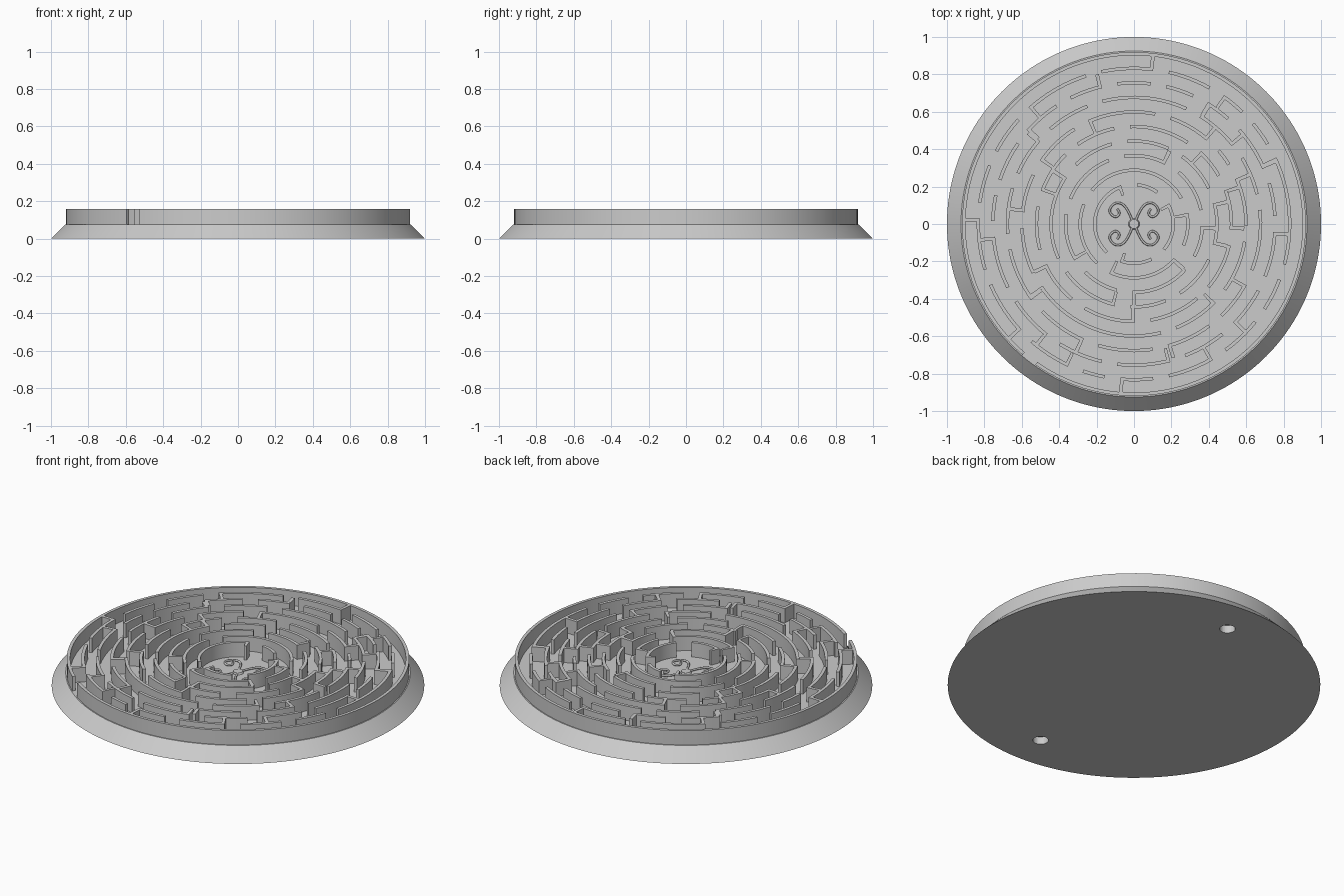
import bpy, bmesh, math

if "Cube" in bpy.data.objects:
    bpy.data.objects.remove(bpy.data.objects["Cube"])

FLOOR, TOP = 0.075, 0.16
WALL, STEP, INNER = 0.018, 0.0778, 0.21
OPENING = 0.085

grey = bpy.data.materials.new("stone grey")
grey.use_nodes = True
colour = (0.6, 0.6, 0.6, 1)
grey.diffuse_color = colour
grey.node_tree.nodes["Principled BSDF"].inputs["Base Color"].default_value = colour


def finish(bm, name, smooth=True):
    bmesh.ops.recalc_face_normals(bm, faces=bm.faces[:])
    mesh = bpy.data.meshes.new(name)
    bm.to_mesh(mesh)
    bm.free()
    mesh.materials.append(grey)
    obj = bpy.data.objects.new(name, mesh)
    bpy.context.collection.objects.link(obj)
    if smooth:
        bpy.ops.object.select_all(action="DESELECT")
        obj.select_set(True)
        bpy.context.view_layer.objects.active = obj
        bpy.ops.object.shade_smooth_by_angle(angle=math.radians(30))
    return obj


def cone(bm, low, high, z0, z1, sides, x=0, y=0):
    made = bmesh.ops.create_cone(bm, cap_ends=True, segments=sides,
                                 radius1=low, radius2=high, depth=z1 - z0)
    bmesh.ops.translate(bm, verts=made["verts"], vec=(x, y, (z0 + z1) / 2))


def arc_wall(bm, r0, r1, start, end):
    """Upright curved wall between two radii and two angles."""
    count = max(1, math.ceil((end - start) / math.radians(3)))
    rows = []
    for i in range(count + 1):
        a = start + (end - start) * i / count
        c, s = math.cos(a), math.sin(a)
        rows.append([bm.verts.new((r * c, r * s, z)) for r, z in
                     ((r0, FLOOR), (r1, FLOOR), (r1, TOP), (r0, TOP))])
    for a, b in zip(rows, rows[1:]):
        for k in range(4):
            n = (k + 1) % 4
            bm.faces.new((a[k], a[n], b[n], b[k]))
    bm.faces.new(rows[0])
    bm.faces.new(rows[-1][::-1])


# Sloped base with two round sockets underneath
bm = bmesh.new()
cone(bm, 1, 0.925, 0, FLOOR, 160)
base = finish(bm, "base")
bm = bmesh.new()
for side in (-1, 1):
    cone(bm, 0.042, 0.042, -0.05, 0.045, 32, y=side * 0.78)
cutter = finish(bm, "socket_cutter", smooth=False)
cutter.hide_render = True
mod = base.modifiers.new("sockets", "BOOLEAN")
mod.operation, mod.solver, mod.object = "DIFFERENCE", "EXACT", cutter
bpy.context.view_layer.objects.active = base
bpy.ops.object.modifier_apply(modifier="sockets")
bpy.data.objects.remove(cutter)

# Each ring, from the middle out: opening angles, then one hook letter for each.
# o/i: outward or inward wall on the far edge; O/I: on the near edge; -: none
rings = [
    ([97, 42, -52, -122], "iI-i"),
    ([150, 20, -32, -125], "-IOi"),
    ([105, 56, 5, -35, -98, -142, 165], "-oO-oI-"),
    ([100, 60, 20, -20, -62, -98, -150, 140], "--Oo-I-o"),
    ([97, 52, 25, -8, -45, -85, -125, -160, 165, 130], "-IOo-I-oI-"),
    ([118, 75, 45, 28, -5, -40, -72, -150, 178, 150], "I-oO-I-oOI"),
    ([108, 62, 35, 10, -25, -50, -78, -110, -140, -172, 160, 135], "-Oo-I-oOI--o"),
    ([100, 80, 62, 45, 20, 0, -25, -48, -72, -100, -125, -150, -178, 165, 142, 120],
     "o-I-oO-oI-O-o-I-"),
    ([80, 58, 43, 28, -18, -36, -57, -80, -98, -112, -134, -160, 175, 155, 135, 105],
     "oI-I--I-oIO-o-I-"),
    ([-127.7], "-"),
]

# Maze walls: ring arcs between openings, plus straight hooks joining rings
bm = bmesh.new()
for index, (openings, hooks) in enumerate(rings):
    r = INNER + index * STEP
    half = OPENING / 2 / r
    gaps = sorted((math.radians(a), h) for a, h in zip(openings, hooks))
    for k, (a, hook) in enumerate(gaps):
        after = gaps[k + 1][0] if k + 1 < len(gaps) else gaps[0][0] + math.tau
        arc_wall(bm, r - WALL / 2, r + WALL / 2, a + half, after - half)
        if hook == "-":
            continue
        if hook in "oO":
            low, high = r + WALL / 2, r + STEP - WALL / 2
        else:
            low, high = r - STEP + WALL / 2, r - WALL / 2
            if index == 0:
                low = r - STEP * 0.6
        thick = WALL / r
        start = a + half if hook.islower() else a - half - thick
        arc_wall(bm, low, high, start, start + thick)
finish(bm, "maze_walls")


# Low relief of curling tendrils on the middle floor
def tendril(name, points):
    curve = bpy.data.curves.new(name, "CURVE")
    curve.dimensions = "3D"
    curve.bevel_depth, curve.bevel_resolution = 0.006, 1
    curve.use_fill_caps = True
    spline = curve.splines.new("NURBS")
    spline.points.add(len(points) - 1)
    spline.use_endpoint_u = True
    spline.order_u = 3
    for p, (x, y) in zip(spline.points, points):
        p.co = (x, y, FLOOR + 0.005, 1)
    curve.materials.append(grey)
    obj = bpy.data.objects.new(name, curve)
    bpy.context.collection.objects.link(obj)


for side, word in ((1, "left"), (-1, "right")):
    for up, place in ((1, "back"), (-1, "front")):
        tendril(f"tendril_{word}_{place}", [
            (side * x, up * y) for x, y in
            ((0.01, 0.02), (0.04, 0.1), (0.1, 0.12), (0.14, 0.07),
             (0.1, 0.03), (0.07, 0.06), (0.09, 0.08))])
bm = bmesh.new()
cone(bm, 0.03, 0.025, FLOOR, FLOOR + 0.01, 24)
finish(bm, "relief_centre")
